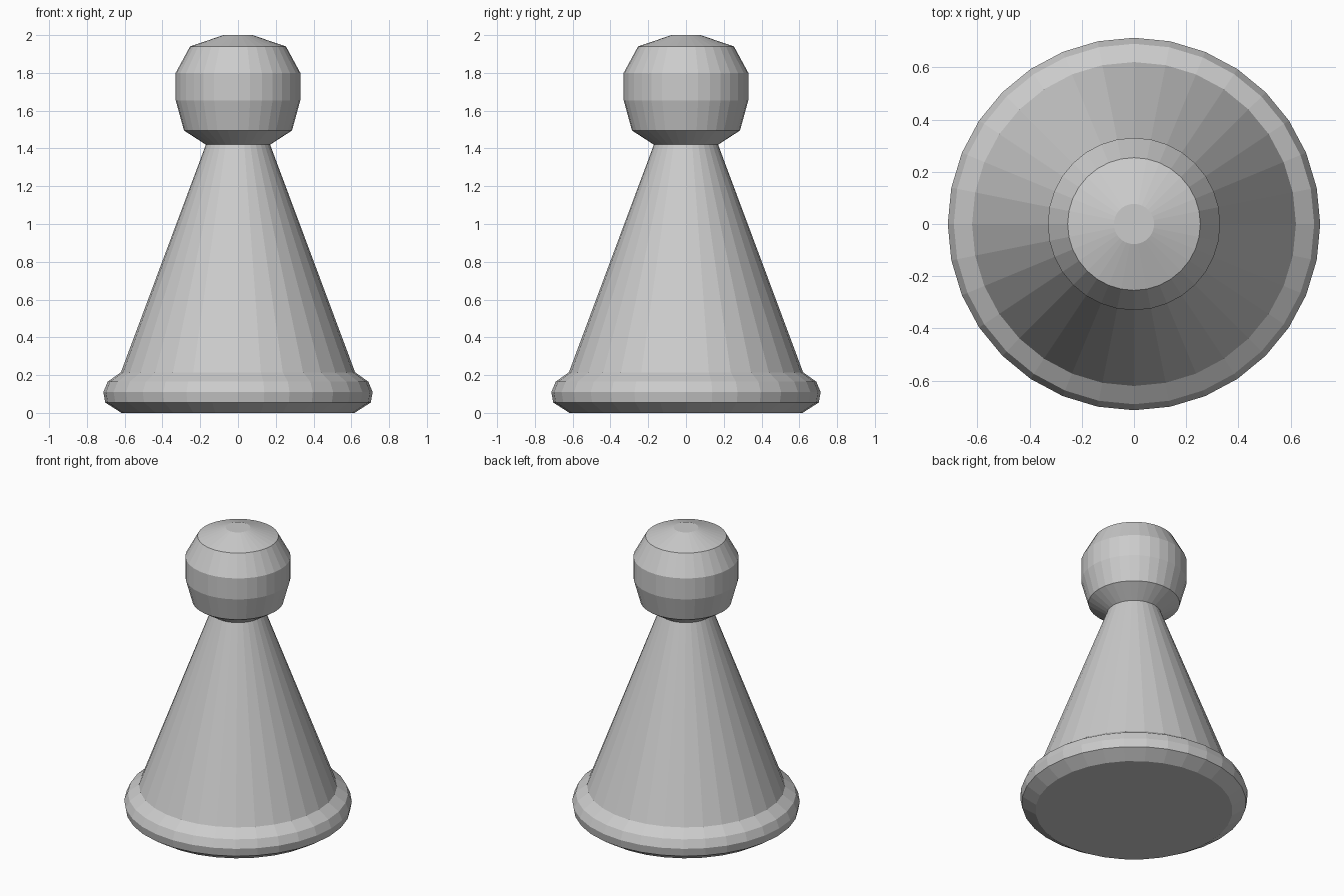
import bpy, bmesh
from math import sin, cos, tau

if "Cube" in bpy.data.objects:
    bpy.data.objects.remove(bpy.data.objects["Cube"])

SIDES = 32

# Outline from bottom to top: (radius, height)
BASE = [(0.617, 0), (0.703, 0.055), (0.713, 0.11), (0.69, 0.165), (0.62, 0.215)]
NECK = [(0.17, 1.42)]
HEAD = [(0.286, 1.495), (0.33, 1.655), (0.33, 1.80), (0.254, 1.94), (0.077, 2.0)]


def lathe(name, profile):
    """Turn an outline around z into a closed, flat-faced solid."""
    bm = bmesh.new()
    rings = [[bm.verts.new((r * cos(tau * i / SIDES), r * sin(tau * i / SIDES), z))
              for i in range(SIDES)] for r, z in profile]
    for low, high in zip(rings, rings[1:]):
        for i in range(SIDES):
            j = (i + 1) % SIDES
            bm.faces.new((low[i], low[j], high[j], high[i]))
    bm.faces.new(rings[0][::-1])
    bm.faces.new(rings[-1])
    mesh = bpy.data.meshes.new(name)
    bm.to_mesh(mesh)
    bm.free()
    obj = bpy.data.objects.new(name, mesh)
    bpy.context.collection.objects.link(obj)
    return obj


# Rounded foot, tapering body and faceted head in one turned piece
lathe("board_game_pawn", BASE + NECK + HEAD)
